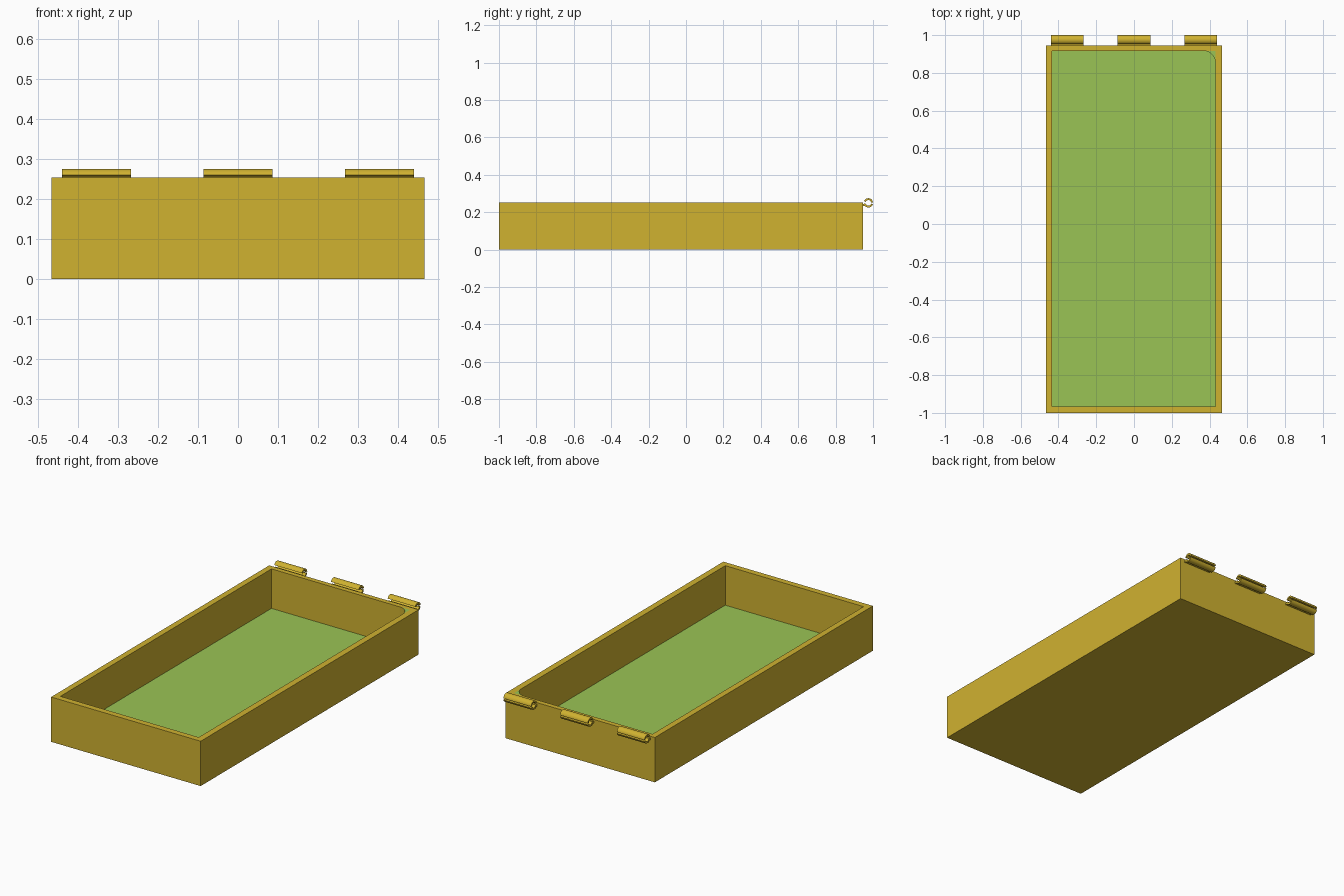
import bpy, bmesh, math

if "Cube" in bpy.data.objects:
    bpy.data.objects.remove(bpy.data.objects["Cube"])

X, Y0, Y1, H = 0.467, -1.0, 0.945, 0.253            # outer tray
IX0, IX1, IY0, IY1, FLOOR = -0.433, 0.431, -0.966, 0.917, 0.03


def material(name, rgb):
    m = bpy.data.materials.new(name)
    m.diffuse_color = (*rgb, 1)
    m.use_nodes = True
    m.node_tree.nodes["Principled BSDF"].inputs["Base Color"].default_value = m.diffuse_color
    return m


ochre = material("ochre", (0.63, 0.445, 0.03))
green = material("felt green", (0.323, 0.552, 0.091))


def finish(name, bm, smooth=False):
    bmesh.ops.recalc_face_normals(bm, faces=bm.faces)
    me = bpy.data.meshes.new(name)
    bm.to_mesh(me)
    bm.free()
    ob = bpy.data.objects.new(name, me)
    bpy.context.collection.objects.link(ob)
    me.materials.append(ochre)
    me.materials.append(green)
    if smooth:
        bpy.ops.object.select_all(action='DESELECT')
        ob.select_set(True)
        bpy.context.view_layer.objects.active = ob
        bpy.ops.object.shade_smooth_by_angle(angle=math.radians(35))
    return ob


def prism(bm, points, offset):
    """Extrude a closed outline along an offset vector."""
    face = bm.faces.new([bm.verts.new(p) for p in points])
    ext = bmesh.ops.extrude_face_region(bm, geom=[face], use_keep_orig=True)
    verts = [g for g in ext["geom"] if isinstance(g, bmesh.types.BMVert)]
    bmesh.ops.translate(bm, verts=verts, vec=offset)


# Tray: nested rectangles joined as outer walls, rim, inner walls and floor
bm = bmesh.new()


def ring(x0, x1, y0, y1, z):
    return [bm.verts.new((x, y, z)) for x, y in ((x0, y0), (x1, y0), (x1, y1), (x0, y1))]


rings = [ring(-X, X, Y0, Y1, 0), ring(-X, X, Y0, Y1, H),
         ring(IX0, IX1, IY0, IY1, H), ring(IX0, IX1, IY0, IY1, FLOOR)]
for a, b in zip(rings, rings[1:]):
    for i in range(4):
        j = (i + 1) % 4
        bm.faces.new((a[i], a[j], b[j], b[i]))
bm.faces.new(rings[0])
bm.faces.new(rings[3]).material_index = 1
finish("tray", bm)

# Corner fillet with a green top
bm = bmesh.new()
R = 0.065
cx, cy = IX1 - R, IY1 - R
outline = [(IX1, IY1, FLOOR)]
for i in range(13):
    a = math.radians(90 * i / 12)
    outline.append((cx + R * math.cos(a), cy + R * math.sin(a), FLOOR))
prism(bm, outline, (0, 0, H - FLOOR))
for f in bm.faces:
    if f.calc_center_median().z > H - 0.001:
        f.material_index = 1
finish("corner_fillet", bm, True)

# Hinge knuckles: an upper and a lower curved shell, the lower one joined to the wall
CY, CZ, RO, RI = 0.975, 0.25, 0.025, 0.015


def shell(x, start, end):
    arc = [math.radians(start + (end - start) * i / 12) for i in range(13)]
    pts = [(RO, a) for a in arc] + [(RI, a) for a in reversed(arc)]
    return [(x, CY + r * math.cos(a), CZ + r * math.sin(a)) for r, a in pts]


W = 0.173
for side, mid in (("left", -0.354), ("middle", 0.0), ("right", 0.354)):
    x = mid - W / 2
    bm = bmesh.new()
    prism(bm, shell(x, 5, 158), (W, 0, 0))
    prism(bm, shell(x, 192, 345), (W, 0, 0))
    prism(bm, [(x, Y1 - 0.003, 0.245), (x, 0.958, 0.245),
               (x, 0.958, 0.234), (x, Y1 - 0.003, 0.234)], (W, 0, 0))
    finish(side + "_hinge", bm, True)
